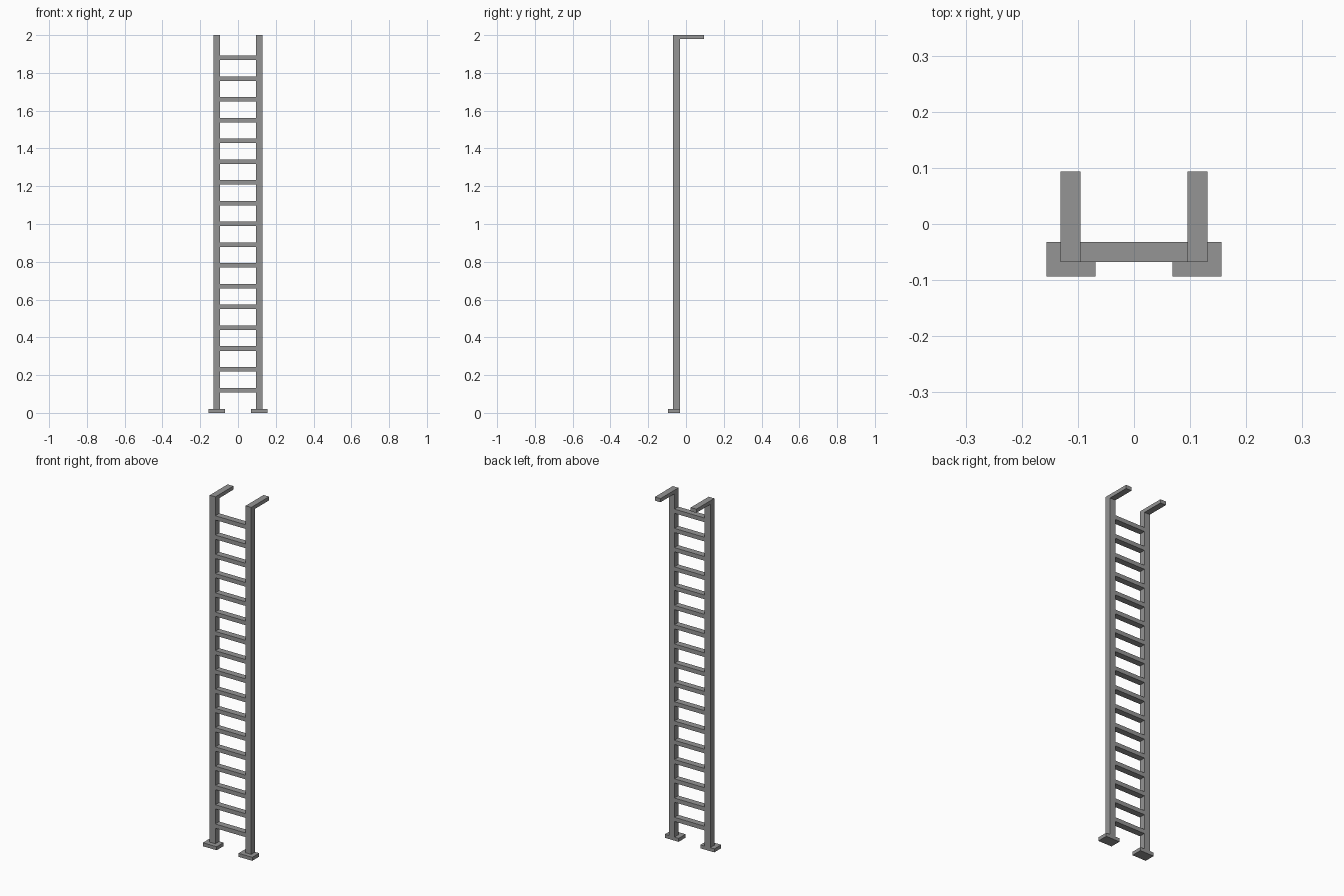
import bpy
import bmesh

if "Cube" in bpy.data.objects:
    bpy.data.objects.remove(bpy.data.objects["Cube"], do_unlink=True)

# Plain grey metal
metal = bpy.data.materials.new("grey_metal")
metal.use_nodes = True
grey = (0.3, 0.3, 0.3, 1)
metal.diffuse_color = grey
metal.node_tree.nodes["Principled BSDF"].inputs["Base Color"].default_value = grey


def extrude_profile(name, outline, axis, start, end):
    """Flat-sided part: an outline in the plane across an axis, drawn along it."""
    def place(a, b, along):
        return (along, a, b) if axis == "x" else (a, b, along)

    bm = bmesh.new()
    face = bm.faces.new([bm.verts.new(place(a, b, start)) for a, b in outline])
    result = bmesh.ops.extrude_face_region(bm, geom=[face])
    verts = [v for v in result["geom"] if isinstance(v, bmesh.types.BMVert)]
    bmesh.ops.translate(bm, verts=verts, vec=place(0, 0, end - start))
    bmesh.ops.recalc_face_normals(bm, faces=bm.faces)
    mesh = bpy.data.meshes.new(name)
    bm.to_mesh(mesh)
    bm.free()
    mesh.materials.append(metal)
    obj = bpy.data.objects.new(name, mesh)
    bpy.context.collection.objects.link(obj)
    return obj


def rectangle(a0, a1, b0, b1):
    return [(a0, b0), (a1, b0), (a1, b1), (a0, b1)]


FRONT, BACK = -0.068, -0.032      # depth of rails and rungs
INNER, OUTER = 0.0955, 0.131      # width of each rail
FOOT_TOP, ARM_BOTTOM, TOP = 0.02, 1.979, 2.0
ARM_END = 0.094

# Rail with its top bent backwards as a wall arm
rail_outline = [(FRONT, FOOT_TOP), (BACK, FOOT_TOP), (BACK, ARM_BOTTOM),
                (ARM_END, ARM_BOTTOM), (ARM_END, TOP), (FRONT, TOP)]

for side, sign in (("left", 1), ("right", -1)):
    extrude_profile(side + "_rail", rail_outline, "x", sign * INNER, sign * OUTER)
    # Foot plate, flush with the back of the rail
    foot = rectangle(sign * 0.069, sign * 0.156, -ARM_END, BACK)
    extrude_profile(side + "_foot", foot, "z", 0, FOOT_TOP)

# Evenly spaced rungs
RUNGS, LOWEST, HIGHEST, HALF = 17, 0.121, 1.88, 0.012
for i in range(RUNGS):
    z = LOWEST + (HIGHEST - LOWEST) * i / (RUNGS - 1)
    extrude_profile(f"rung_{i + 1}", rectangle(FRONT, BACK, z - HALF, z + HALF),
                    "x", -INNER, INNER)
